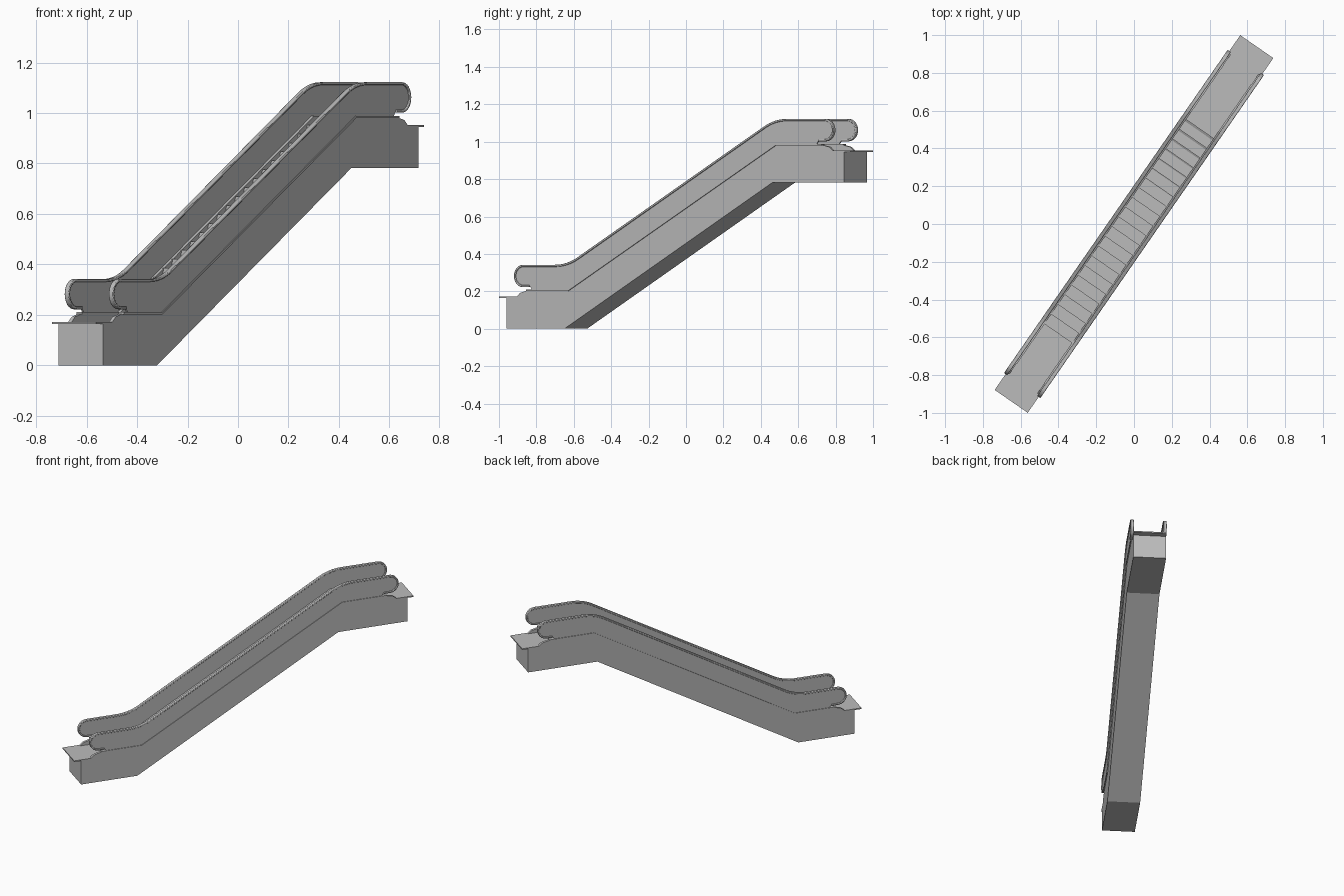
import bpy, bmesh, math
from mathutils import Vector

cube = bpy.data.objects.get("Cube")
if cube:
    bpy.data.objects.remove(cube, do_unlink=True)

HEADING = math.radians(55.3)   # plan direction of the run
HALF = 0.1065                  # half width of the truss
LOW, HIGH = 0.172, 0.953       # floor levels

grey = bpy.data.materials.new("satin_grey")
grey.use_nodes = True
colour = (0.5, 0.5, 0.5, 1)
grey.diffuse_color = colour
grey.node_tree.nodes["Principled BSDF"].inputs["Base Color"].default_value = colour


def slab(name, profile, v0, v1, bevel=0, smooth=False):
    """Extrude a side profile (along, height) across the width."""
    bm = bmesh.new()
    face = bm.faces.new([bm.verts.new((u, v0, z)) for u, z in profile])
    ext = bmesh.ops.extrude_face_region(bm, geom=[face])
    moved = [e for e in ext["geom"] if isinstance(e, bmesh.types.BMVert)]
    bmesh.ops.translate(bm, verts=moved, vec=(0, v1 - v0, 0))
    bmesh.ops.recalc_face_normals(bm, faces=bm.faces)
    mesh = bpy.data.meshes.new(name)
    bm.to_mesh(mesh)
    bm.free()
    mesh.materials.append(grey)
    obj = bpy.data.objects.new(name, mesh)
    bpy.context.collection.objects.link(obj)
    obj.rotation_euler.z = HEADING
    if bevel:
        mod = obj.modifiers.new("soft_edges", 'BEVEL')
        mod.width, mod.segments = bevel, 2
        mod.limit_method, mod.angle_limit = 'ANGLE', math.radians(60)
    if smooth:
        bpy.ops.object.select_all(action='DESELECT')
        obj.select_set(True)
        bpy.context.view_layer.objects.active = obj
        bpy.ops.object.shade_smooth_by_angle(angle=math.radians(30))
    return obj


def arc(cu, cz, r, a0, a1, n=16):
    angles = [math.radians(a0 + (a1 - a0) * i / n) for i in range(n + 1)]
    return [(cu + r * math.cos(a), cz + r * math.sin(a)) for a in angles]


def bend(corner, before, after, reach=0.08, n=8):
    """Rounded corner between two straight stretches."""
    c = Vector(corner)
    p = c + (Vector(before) - c).normalized() * reach
    q = c + (Vector(after) - c).normalized() * reach
    return [tuple(p * (1 - t) ** 2 + c * 2 * t * (1 - t) + q * t * t)
            for t in [i / n for i in range(n + 1)]]


def inset(path, d):
    """Shift a path to its right-hand side."""
    out = []
    for i, p in enumerate(path):
        a, b = Vector(path[max(i - 1, 0)]), Vector(path[min(i + 1, len(path) - 1)])
        t = (b - a).normalized()
        out.append((p[0] + t.y * d, p[1] - t.x * d))
    return out


# Truss casing
slab("truss", [(-1.095, 0), (-0.717, 0), (0.636, 0.782), (1.102, 0.782),
               (1.102, HIGH - 0.006), (0.652, HIGH - 0.006),
               (-0.696, LOW - 0.006), (-1.095, LOW - 0.006)], -HALF, HALF)

# Floor plates
for name, a, b, z in (("lower_floor_plate", -1.142, -0.69, LOW),
                      ("upper_floor_plate", 0.64, 1.142, HIGH)):
    slab(name, [(a, z - 0.008), (b, z - 0.008), (b, z), (a, z)], -HALF, HALF)

# Steps
COUNT, START, RUN = 22, -0.705, 0.0627
RISE = (HIGH - LOW) / COUNT
stairs = []
for i in range(COUNT):
    u = START + i * RUN
    stairs += [(u, LOW + i * RISE), (u, LOW + (i + 1) * RISE)]
stairs += [(0.66, HIGH), (0.66, 0.91), (START, 0.14)]
slab("steps", stairs, -0.092, 0.092)

# Handrail path, from the lower newel to the upper newel
low_bend, high_bend = (-0.696, 0.342), (0.656, 1.122)
low_end, high_end = (-0.98, 0.342), (0.98, 1.122)
rail = [(-0.94, 0.222)] + arc(-0.98, 0.282, 0.06, 270, 90)
rail += bend(low_bend, low_end, high_bend) + bend(high_bend, low_bend, high_end)
rail += arc(0.98, 1.062, 0.06, 90, -90) + [(0.94, 1.002)]

# Balustrade profiles
deck_top = [(-0.96, 0.211), (-0.69, 0.211), (0.66, 0.989), (0.96, 0.989)]
deck_low = [(u, z - 0.009) for u, z in deck_top]
skirt = ([(-1.03, LOW - 0.002), (-1.005, 0.192), (-0.96, 0.204)] + deck_low[1:3]
         + [(0.96, 0.982), (1.005, 0.972), (1.03, HIGH - 0.002),
            (0.66, HIGH - 0.02), (-0.69, LOW - 0.02)])
glass = inset(rail, 0.006) + [(0.92, 0.98), (0.66, 0.98), (-0.69, 0.202), (-0.92, 0.202)]

for side, label in ((1, "left"), (-1, "right")):
    slab(label + "_skirt", skirt, side * 0.090, side * HALF)
    slab(label + "_deck", deck_top + deck_low[::-1], side * 0.088, side * 0.114)
    slab(label + "_panel", glass, side * 0.102, side * 0.110, smooth=True)
    slab(label + "_handrail", rail + inset(rail, 0.011)[::-1],
         side * 0.096, side * 0.117, bevel=0.003, smooth=True)
